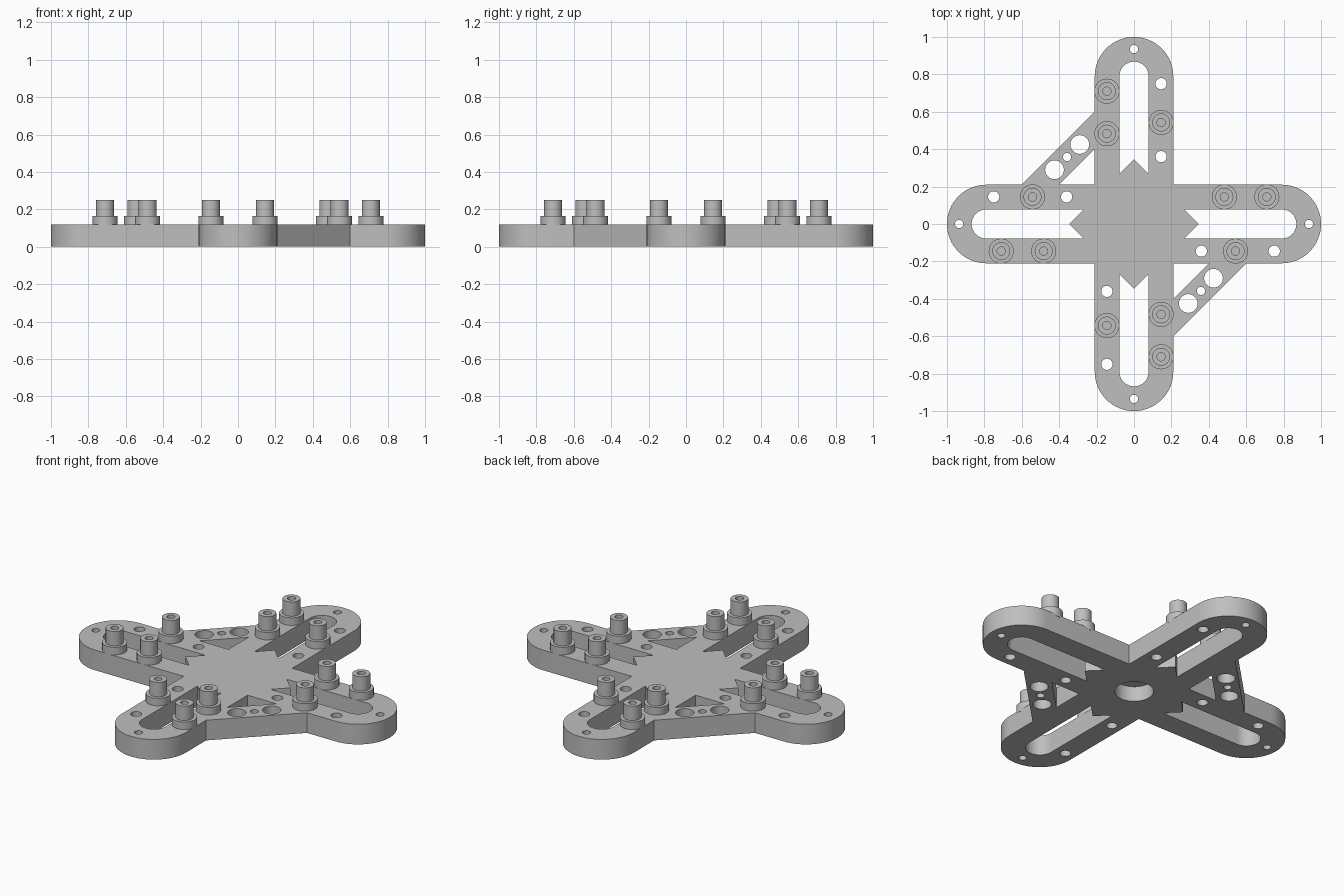
import bpy, bmesh
from math import sin, cos, pi, radians
from mathutils import Matrix, Vector

cube = bpy.data.objects.get("Cube")
if cube:
    bpy.data.objects.remove(cube, do_unlink=True)

grey = bpy.data.materials.new("light grey")
grey.use_nodes = True
colour = (0.52, 0.52, 0.52, 1)
grey.diffuse_color = colour
grey.node_tree.nodes["Principled BSDF"].inputs["Base Color"].default_value = colour

THICK = 0.12      # plate thickness
HALF = 0.21       # half width of an arm
SLOT = 0.078      # half width of a slot
ROW = 0.145       # offset of pegs and holes from the arm axis


def arc(cx, cy, r, start, end, steps):
    return [(cx + r * cos(start + (end - start) * i / steps),
             cy + r * sin(start + (end - start) * i / steps)) for i in range(steps + 1)]


def circle(cx, cy, r, steps=32):
    return arc(cx, cy, r, 0, 2 * pi, steps)[:-1]


def turn(points, k):
    """Rotate 2D points by k quarter turns."""
    for _ in range(k):
        points = [(-y, x) for x, y in points]
    return points


def finish(bm, name):
    bmesh.ops.recalc_face_normals(bm, faces=bm.faces)
    for face in bm.faces:
        face.smooth = True
    for edge in bm.edges:
        edge.smooth = edge.calc_face_angle(0) < radians(30)
    mesh = bpy.data.meshes.new(name)
    bm.to_mesh(mesh)
    bm.free()
    mesh.materials.append(grey)
    return mesh


def place(mesh, name, location=(0, 0, 0)):
    obj = bpy.data.objects.new(name, mesh)
    obj.location = location
    bpy.context.collection.objects.link(obj)
    return obj


def ring(bm, points, z):
    verts = [bm.verts.new((x, y, z)) for x, y in points]
    edges = [bm.edges.new((v, verts[i - 1])) for i, v in enumerate(verts)]
    return verts, edges


def wall(bm, low, high):
    for i in range(len(low)):
        bm.faces.new((low[i - 1], low[i], high[i], high[i - 1]))


# Outline of the cross, with diagonal braces in two opposite corners
outline, cutouts = [], []
for k in range(4):
    side = arc(0, 1 - HALF, HALF, 0, pi, 32)
    braced = k % 2 == 0
    side += [(-HALF, 0.6), (-0.6, HALF)] if braced else [(-HALF, HALF)]
    outline += turn(side, k)

    # Slot with a pointed inner end, and round holes along the arm
    slot = arc(0, 0.79, SLOT, 0, pi, 24) + [(-SLOT, 0.268), (0, 0.346), (SLOT, 0.268)]
    cutouts.append(turn(slot, k))
    holes = [(0, 0.935, 0.022), (ROW, 0.75, 0.03), (ROW, 0.36, 0.03)]

    # Brace window and holes
    if braced:
        cutouts.append(turn([(-HALF, HALF), (-0.4, HALF), (-HALF, 0.4)], k))
        holes += [(-0.425, 0.29, 0.05), (-0.29, 0.425, 0.05), (-0.358, 0.358, 0.022)]
    cutouts += [turn(circle(*h), k) for h in holes]

# Inset the window corner slightly so each opening stays a clean loop
bm = bmesh.new()
top_edges, bottom_edges = [], []
for loop in [outline] + cutouts:
    low, low_edges = ring(bm, loop, 0)
    high, high_edges = ring(bm, loop, THICK)
    wall(bm, low, high)
    bottom_edges += low_edges
    top_edges += high_edges

# Blind round bore under the centre
bore = circle(0, 0, 0.105, 48)
mouth, mouth_edges = ring(bm, bore, 0)
roof, roof_edges = ring(bm, bore, 0.09)
wall(bm, mouth, roof)
bm.faces.new(roof)
bottom_edges += mouth_edges

for edges in (top_edges, bottom_edges):
    bmesh.ops.triangle_fill(bm, edges=edges, use_beauty=True, normal=(0, 0, 1))
place(finish(bm, "cross_plate"), "cross_plate")

# Stepped peg with a blind hole in its top
profile = [(0, 0.11), (0.067, 0.11), (0.067, 0.165), (0.048, 0.165),
           (0.048, 0.25), (0.022, 0.25), (0.022, 0.13), (0, 0.13)]
bm = bmesh.new()
verts = [bm.verts.new((r, 0, z)) for r, z in profile]
edges = [bm.edges.new(pair) for pair in zip(verts, verts[1:])]
bmesh.ops.spin(bm, geom=verts + edges, cent=(0, 0, 0), axis=(0, 0, 1),
               angle=2 * pi, steps=32, use_merge=False)
bmesh.ops.remove_doubles(bm, verts=bm.verts, dist=0.0005)
peg = finish(bm, "peg")

# Three pegs on every arm
for k in range(4):
    for i, (x, y) in enumerate(turn([(-ROW, 0.71), (-ROW, 0.483), (ROW, 0.543)], k)):
        place(peg, f"peg_{k + 1}_{i + 1}", (x, y, 0))
